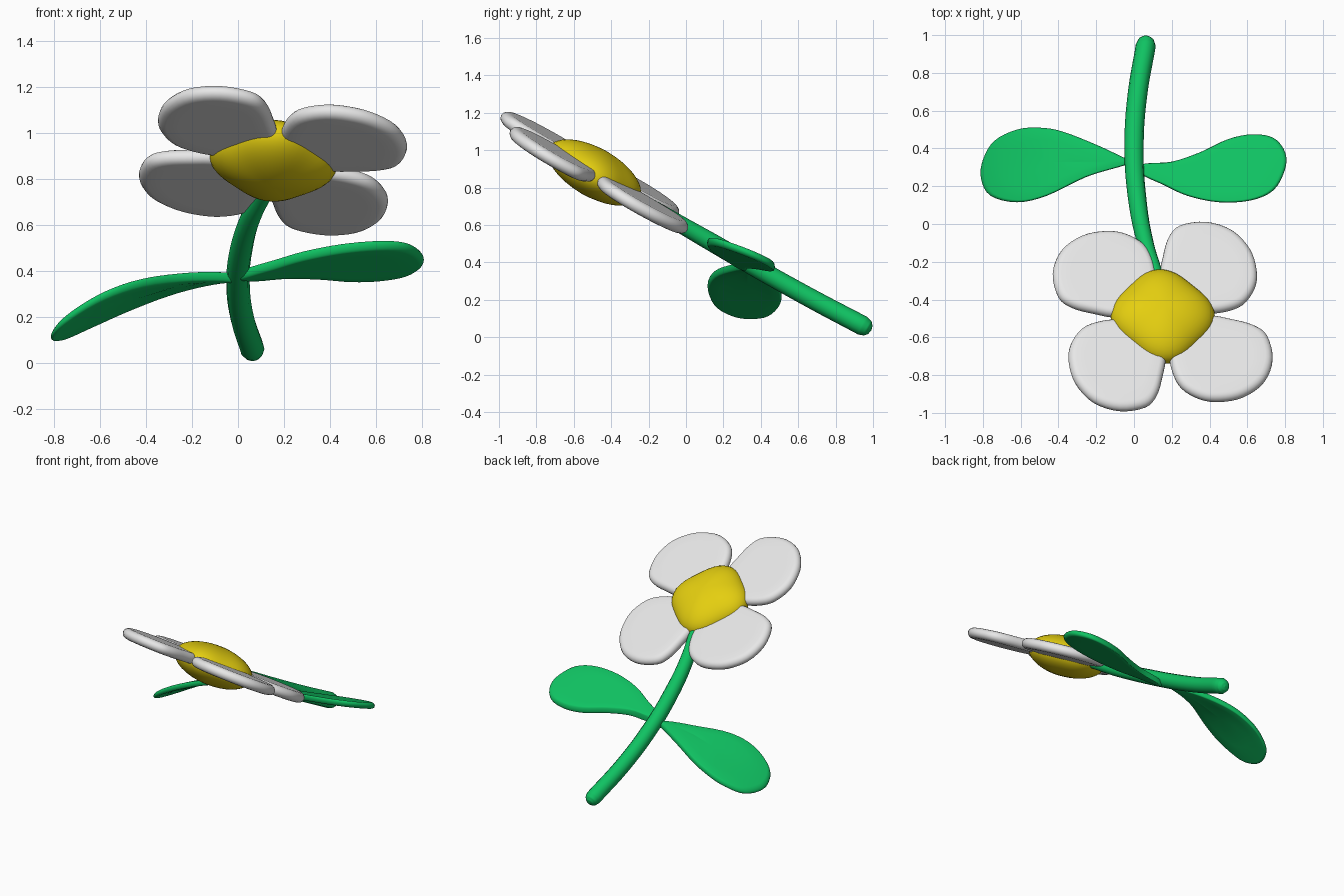
import bpy, bmesh, math
from mathutils import Vector

if "Cube" in bpy.data.objects:
    bpy.data.objects.remove(bpy.data.objects["Cube"])


def material(name, rgb):
    m = bpy.data.materials.new(name)
    m.diffuse_color = (*rgb, 1)
    m.use_nodes = True
    m.node_tree.nodes["Principled BSDF"].inputs["Base Color"].default_value = m.diffuse_color
    return m


WHITE = material("petal white", (0.80, 0.80, 0.80))
YELLOW = material("centre yellow", (0.78, 0.62, 0.005))
GREEN = material("leaf green", (0.005, 0.54, 0.122))


def finish(obj, mat):
    obj.data.materials.clear()
    obj.data.materials.append(mat)
    bpy.ops.object.select_all(action='DESELECT')
    obj.select_set(True)
    bpy.context.view_layer.objects.active = obj
    bpy.ops.object.shade_smooth()


def add_mesh(name, bm, mat):
    bmesh.ops.recalc_face_normals(bm, faces=bm.faces)
    me = bpy.data.meshes.new(name)
    bm.to_mesh(me)
    bm.free()
    obj = bpy.data.objects.new(name, me)
    bpy.context.collection.objects.link(obj)
    finish(obj, mat)


def smooth_loop(pts, steps=4):
    """Closed Catmull-Rom curve through the outline points."""
    p = [Vector(q) for q in pts]
    n, out = len(p), []
    for i in range(n):
        a, b, c, d = p[i - 1], p[i], p[(i + 1) % n], p[(i + 2) % n]
        for s in range(steps):
            t = s / steps
            out.append(0.5 * (2 * b + (c - a) * t + (2 * a - 5 * b + 4 * c - d) * t * t
                              + (3 * b - a - 3 * c + d) * t ** 3))
    return out


def pillow(name, outline, place, half, rim, mat):
    """Thin slab with a rounded rim; place(u, v, h) puts a flat point in space."""
    loop = smooth_loop(outline)
    mid = sum(loop, Vector((0, 0))) / len(loop)
    rings = [(0.35, -half), (0.65, -half)]
    for k in range(-4, 5):
        a = k * math.pi / 8
        rings.append((1 - rim * (1 - math.cos(a)), half * math.sin(a)))
    rings += [(0.65, half), (0.35, half)]
    bm = bmesh.new()
    rows = []
    for s, h in rings:
        rows.append([bm.verts.new(place(*(mid + (q - mid) * s), h)) for q in loop])
    n = len(loop)
    for r0, r1 in zip(rows, rows[1:]):
        for i in range(n):
            bm.faces.new((r0[i], r0[(i + 1) % n], r1[(i + 1) % n], r1[i]))
    for row, h in ((rows[0], -half), (rows[-1], half)):
        c = bm.verts.new(place(*mid, h))
        for i in range(n):
            bm.faces.new((row[i], row[(i + 1) % n], c))
    add_mesh(name, bm, mat)


# Flower head frame: tilted plane
CENTRE = Vector((0.152, -0.49, 0.88))
N = Vector((0.11, 0.57, 1)).normalized()
E2 = Vector((0, 1, -0.57)).normalized()
E1 = E2.cross(N).normalized()

# Petals: one outline turned four times about the flower axis
PETAL = [(-0.10, -0.05), (-0.22, -0.035), (-0.33, -0.05), (-0.43, -0.10), (-0.49, -0.20),
         (-0.50, -0.305), (-0.465, -0.43), (-0.37, -0.54), (-0.23, -0.585), (-0.09, -0.555),
         (-0.03, -0.48), (0.0, -0.36), (0.015, -0.245), (-0.02, -0.12)]
for i in range(4):
    ca, sa = round(math.cos(i * math.pi / 2)), round(math.sin(i * math.pi / 2))

    def on_flower(u, v, h):
        return CENTRE + E1 * (ca * u - sa * v) + E2 * (sa * u + ca * v) + N * h

    pillow(f"petal_{i + 1}", PETAL, on_flower, 0.035, 0.14, WHITE)

# Flower centre: flattened ball bulging slightly between the petals
bm = bmesh.new()
bmesh.ops.create_uvsphere(bm, u_segments=48, v_segments=24, radius=1)
for vert in bm.verts:
    x, y, z = vert.co
    r = 0.262 * (1 + 0.06 * math.cos(4 * (math.atan2(y, x) - 0.07)))
    vert.co = CENTRE + E1 * (x * r) + E2 * (y * r) + N * (z * 0.13)
add_mesh("flower_centre", bm, YELLOW)

# Stem: tapering curved tube with a rounded foot
foot = Vector((0.062, 0.945, 0.061))
d = Vector((0.07, 0.87, -0.48)).normalized()
path = [(foot + d * 0.052, 0.002), (foot + d * 0.046, 0.026), (foot + d * 0.03, 0.043),
        (foot, 0.053), ((0.02, 0.70, 0.19), 0.052), ((0.0, 0.42, 0.345), 0.051),
        ((0.015, 0.15, 0.50), 0.049), ((0.06, -0.10, 0.645), 0.044),
        ((0.12, -0.28, 0.755), 0.036), ((0.15, -0.42, 0.84), 0.03)]
cu = bpy.data.curves.new("stem", 'CURVE')
cu.dimensions = '3D'
cu.bevel_depth = 1
cu.bevel_resolution = 4
cu.resolution_u = 5
cu.use_fill_caps = True
sp = cu.splines.new('BEZIER')
sp.bezier_points.add(len(path) - 1)
for bp, (co, r) in zip(sp.bezier_points, path):
    bp.co = co
    bp.radius = r
    bp.handle_left_type = bp.handle_right_type = 'AUTO'
stem = bpy.data.objects.new("stem", cu)
bpy.context.collection.objects.link(stem)
bpy.context.view_layer.objects.active = stem
stem.select_set(True)
bpy.ops.object.convert(target='MESH')
finish(bpy.context.view_layer.objects.active, GREEN)

# Left leaf: droops toward the tip
LEFT = [(0.0, 0.33), (-0.05, 0.35), (-0.2, 0.42), (-0.38, 0.49), (-0.5, 0.51), (-0.62, 0.5),
        (-0.74, 0.44), (-0.80, 0.34), (-0.81, 0.24), (-0.76, 0.15), (-0.62, 0.115),
        (-0.46, 0.15), (-0.25, 0.25), (-0.05, 0.31)]
pillow("left_leaf", LEFT,
       lambda u, v, h: Vector((u, v, 0.372 - 0.05 * u - 0.47 * u * u - 0.25 * (v - 0.32) + h)),
       0.02, 0.06, GREEN)

# Right leaf: rises toward the tip
RIGHT = [(0.0, 0.29), (0.06, 0.32), (0.2, 0.33), (0.35, 0.38), (0.5, 0.45), (0.63, 0.475),
         (0.74, 0.455), (0.80, 0.38), (0.80, 0.29), (0.74, 0.18), (0.62, 0.125),
         (0.45, 0.115), (0.28, 0.15), (0.15, 0.21), (0.06, 0.25)]
pillow("right_leaf", RIGHT,
       lambda u, v, h: Vector((u, v, 0.38 + 0.11 * u - 0.4 * (v - 0.29) + h)),
       0.022, 0.06, GREEN)
